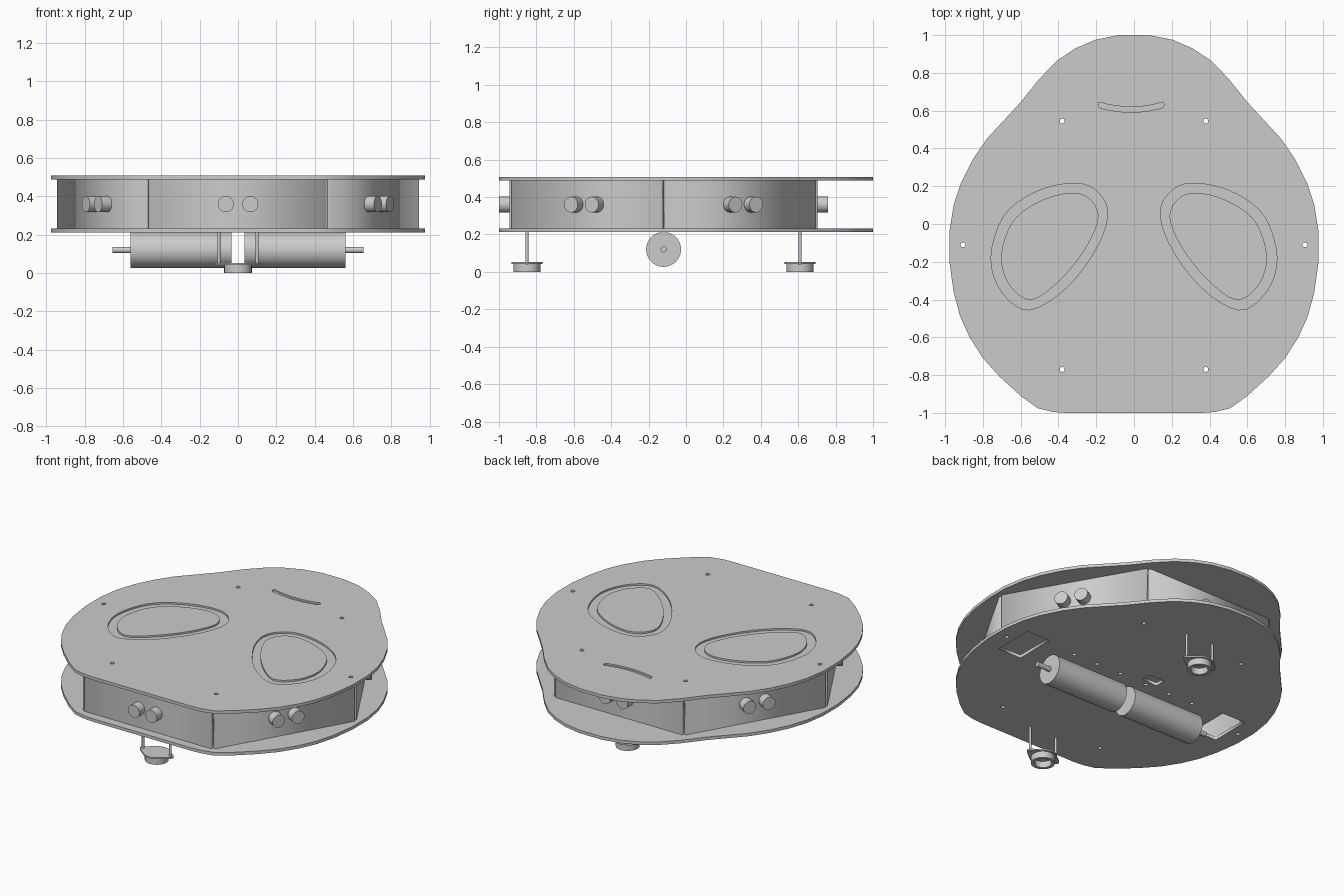
import bpy, bmesh, math
from mathutils import Vector, Matrix

cube = bpy.data.objects.get("Cube")
if cube:
    bpy.data.objects.remove(cube)

grey = bpy.data.materials.new("plain_grey")
grey.use_nodes = True
grey.diffuse_color = (0.6, 0.6, 0.6, 1)
grey.node_tree.nodes["Principled BSDF"].inputs["Base Color"].default_value = (0.6, 0.6, 0.6, 1)


def add_object(name, mesh, smooth=False):
    mesh.materials.clear()
    mesh.materials.append(grey)
    obj = bpy.data.objects.new(name, mesh)
    bpy.context.collection.objects.link(obj)
    if smooth:
        bpy.ops.object.select_all(action="DESELECT")
        obj.select_set(True)
        bpy.context.view_layer.objects.active = obj
        bpy.ops.object.shade_smooth_by_angle(angle=math.radians(35))
    return obj


def plate(name, loops, z0, z1, smooth=False):
    """Flat plate from closed outlines; inner loops become holes."""
    curve = bpy.data.curves.new(name, "CURVE")
    curve.dimensions = "2D"
    curve.fill_mode = "BOTH"
    curve.extrude = (z1 - z0) / 2
    for loop in loops:
        spline = curve.splines.new("POLY")
        spline.points.add(len(loop) - 1)
        for point, co in zip(spline.points, loop):
            point.co = (co[0], co[1], 0, 1)
        spline.use_cyclic_u = True
    temp = bpy.data.objects.new(name + "_curve", curve)
    bpy.context.collection.objects.link(temp)
    graph = bpy.context.evaluated_depsgraph_get()
    mesh = bpy.data.meshes.new_from_object(temp.evaluated_get(graph))
    bpy.data.objects.remove(temp)
    mesh.transform(Matrix.Translation((0, 0, (z0 + z1) / 2)))
    bm = bmesh.new()
    bm.from_mesh(mesh)
    bmesh.ops.remove_doubles(bm, verts=bm.verts, dist=0.0001)
    bmesh.ops.recalc_face_normals(bm, faces=bm.faces)
    bm.to_mesh(mesh)
    bm.free()
    return add_object(name, mesh, smooth)


def cylinder(name, start, end, radius, sides=32):
    start, end = Vector(start), Vector(end)
    axis = end - start
    turn = axis.to_track_quat("Z", "Y").to_matrix().to_4x4()
    bm = bmesh.new()
    bmesh.ops.create_cone(bm, cap_ends=True, segments=sides, radius1=radius, radius2=radius,
                          depth=axis.length,
                          matrix=Matrix.Translation((start + end) / 2) @ turn)
    mesh = bpy.data.meshes.new(name)
    bm.to_mesh(mesh)
    bm.free()
    return add_object(name, mesh, True)


def circle(x, y, r, n=16):
    return [(x + r * math.cos(math.tau * i / n), y + r * math.sin(math.tau * i / n))
            for i in range(n)]


def rectangle(x0, x1, y0, y1):
    return [(x0, y0), (x1, y0), (x1, y1), (x0, y1)]


def flip(loop):
    return [(-x, y) for x, y in reversed(loop)]


def rounded(points, steps=4):
    """Smooth closed loop through the points."""
    p = [Vector(q) for q in points]
    n, out = len(p), []
    for i in range(n):
        a, b, c, d = p[i - 1], p[i], p[(i + 1) % n], p[(i + 2) % n]
        for k in range(steps):
            t = k / steps
            v = b + (c - a) * (t / 2) + (a * 2 - b * 5 + c * 4 - d) * (t * t / 2) \
                + (b * 3 - a - c * 3 + d) * (t ** 3 / 2)
            out.append((v.x, v.y))
    return out


# Rounded triangular outline shared by both decks
half = [(0.36, -1), (0.43, -0.995), (0.51, -0.975), (0.6, -0.91), (0.71, -0.81), (0.8, -0.71),
        (0.87, -0.6), (0.92, -0.49), (0.955, -0.36), (0.977, -0.2), (0.977, -0.04),
        (0.955, 0.1), (0.915, 0.22), (0.855, 0.34), (0.78, 0.45), (0.6, 0.645), (0.5, 0.77),
        (0.405, 0.867), (0.31, 0.93), (0.205, 0.975), (0.08, 1)]
outline = half + flip(half)
screw_holes = [circle(s * x, y, 0.013) for x, y in ((0.38, 0.545), (0.38, -0.77), (0.905, -0.11))
               for s in (-1, 1)]

# Egg-shaped eye grooves and smile slot
eye = [(0.34, 0.215), (0.21, 0.185), (0.14, 0.07), (0.19, -0.11), (0.35, -0.33),
       (0.555, -0.455), (0.70, -0.36), (0.757, -0.18), (0.69, 0.04), (0.53, 0.165)]
centre = Vector((0.46, -0.11))
eye_outer = rounded(eye)
eye_inner = rounded([Vector(p) - (Vector(p) - centre).normalized() * 0.055 for p in eye])
arc = [(-0.015 + 0.17 * i / 5, 0.606 + 0.025 * (i / 5) ** 2) for i in range(-5, 6)]
smile = rounded([(x, y - 0.014) for x, y in arc] + [(x, y + 0.014) for x, y in reversed(arc)], 2)

# Top deck: plain lower layer, grooved upper layer, flush eye centres
plate("top_deck_base", [outline] + screw_holes, 0.488, 0.497)
plate("top_deck_surface", [outline, eye_outer, flip(eye_outer), smile] + screw_holes, 0.497, 0.508)
plate("left_eye_centre", [eye_inner], 0.497, 0.508)
plate("right_eye_centre", [flip(eye_inner)], 0.497, 0.508)

# Bottom deck with wheel openings, cable opening and bracket holes
wheel_slot = rectangle(0.68, 0.85, -0.25, 0.02)
bracket_holes = [circle(s * x, y, 0.013) for x in (0.1, 0.28, 0.46) for y in (-0.01, -0.23)
                 for s in (-1, 1)]
cable_slot = rectangle(-0.16, -0.05, 0.02, 0.09)
plate("bottom_deck", [outline, wheel_slot, flip(wheel_slot), cable_slot] + screw_holes
      + bracket_holes, 0.212, 0.232)

# Six wall panels around a hexagon, each with a pair of round sensors
hub = Vector((0, -0.12, 0))
for i in range(6):
    angle = math.radians(60 * i - 90)
    out = Vector((math.cos(angle), math.sin(angle), 0))
    side = Vector((-out.y, out.x, 0))
    corners = [hub + out * d + side * w
               for d, w in ((0.823, -0.463), (0.823, 0.463), (0.803, 0.463), (0.803, -0.463))]
    plate(f"wall_panel_{i + 1}", [[c.xy for c in corners]], 0.232, 0.488)
    for s in (-1, 1):
        base = hub + side * (s * 0.064) + Vector((0, 0, 0.36))
        cylinder(f"sensor_{i + 1}_{'left' if s > 0 else 'right'}",
                 base + out * 0.8, base + out * 0.88, 0.042)

# Drive motors and shafts
for s, label in ((1, "left"), (-1, "right")):
    cylinder(f"{label}_motor", (s * 0.033, -0.12, 0.12), (s * 0.56, -0.12, 0.12), 0.093, 48)
    cylinder(f"{label}_motor_shaft", (s * 0.55, -0.12, 0.12), (s * 0.656, -0.12, 0.12), 0.016)

# Casters: hollow cup, flange with lugs, two posts
for y, label in ((-0.85, "front"), (0.61, "back")):
    plate(f"{label}_caster_cup", [circle(0, y, 0.072, 32), circle(0, y, 0.052, 32)],
          0, 0.046, True)
    bm = bmesh.new()
    for x, r in ((0, 0.083), (-0.1, 0.02), (0.1, 0.02)):
        for px, py in circle(x, y, r, 24):
            for z in (0.042, 0.052):
                bm.verts.new((px, py, z))
    hull = bmesh.ops.convex_hull(bm, input=bm.verts)
    spare = {v for v in hull["geom_interior"] + hull["geom_unused"]
             if isinstance(v, bmesh.types.BMVert)}
    bmesh.ops.delete(bm, geom=list(spare), context="VERTS")
    flange = bpy.data.meshes.new("flange")
    bm.to_mesh(flange)
    bm.free()
    add_object(f"{label}_caster_flange", flange, True)
    for s, hand in ((1, "left"), (-1, "right")):
        cylinder(f"{label}_caster_post_{hand}", (s * 0.1, y, 0.04), (s * 0.1, y, 0.215), 0.008, 12)
